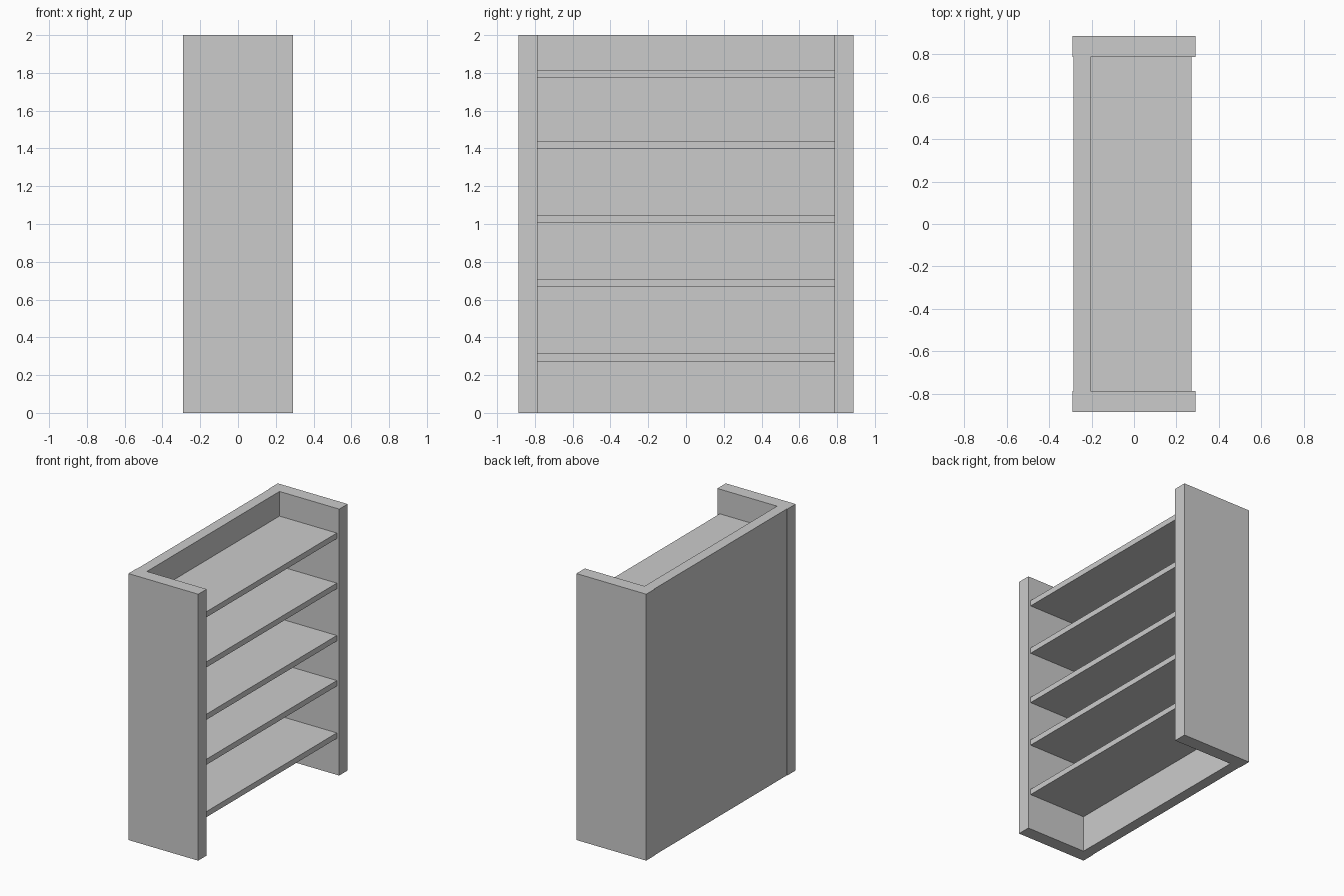
import bpy
import bmesh
from mathutils import Matrix, Vector

if "Cube" in bpy.data.objects:
    bpy.data.objects.remove(bpy.data.objects["Cube"])


def box(name, low, high):
    low, high = Vector(low), Vector(high)
    bm = bmesh.new()
    bmesh.ops.create_cube(bm, size=1.0, matrix=Matrix.Diagonal((*(high - low), 1.0)))
    mesh = bpy.data.meshes.new(name)
    bm.to_mesh(mesh)
    bm.free()
    obj = bpy.data.objects.new(name, mesh)
    obj.location = (low + high) / 2
    bpy.context.collection.objects.link(obj)
    return obj


HEIGHT = 2.0
INNER_Y, OUTER_Y = 0.786, 0.886
SIDE_X = 0.29
BACK_X, BACK_FACE_X = -0.286, -0.206
SHELF_FRONT_X = 0.27
SHELF_THICKNESS = 0.042

# Side panels
box("side_panel_front", (-SIDE_X, -OUTER_Y, 0), (SIDE_X, -INNER_Y, HEIGHT))
box("side_panel_rear", (-SIDE_X, INNER_Y, 0), (SIDE_X, OUTER_Y, HEIGHT))

# Back panel, slightly recessed between the sides
box("back_panel", (BACK_X, -INNER_Y, 0), (BACK_FACE_X, INNER_Y, HEIGHT))

# Shelves
for i, z in enumerate((0.273, 0.666, 1.004, 1.397, 1.773), start=1):
    box(f"shelf_{i}", (BACK_FACE_X, -INNER_Y, z),
        (SHELF_FRONT_X, INNER_Y, z + SHELF_THICKNESS))
